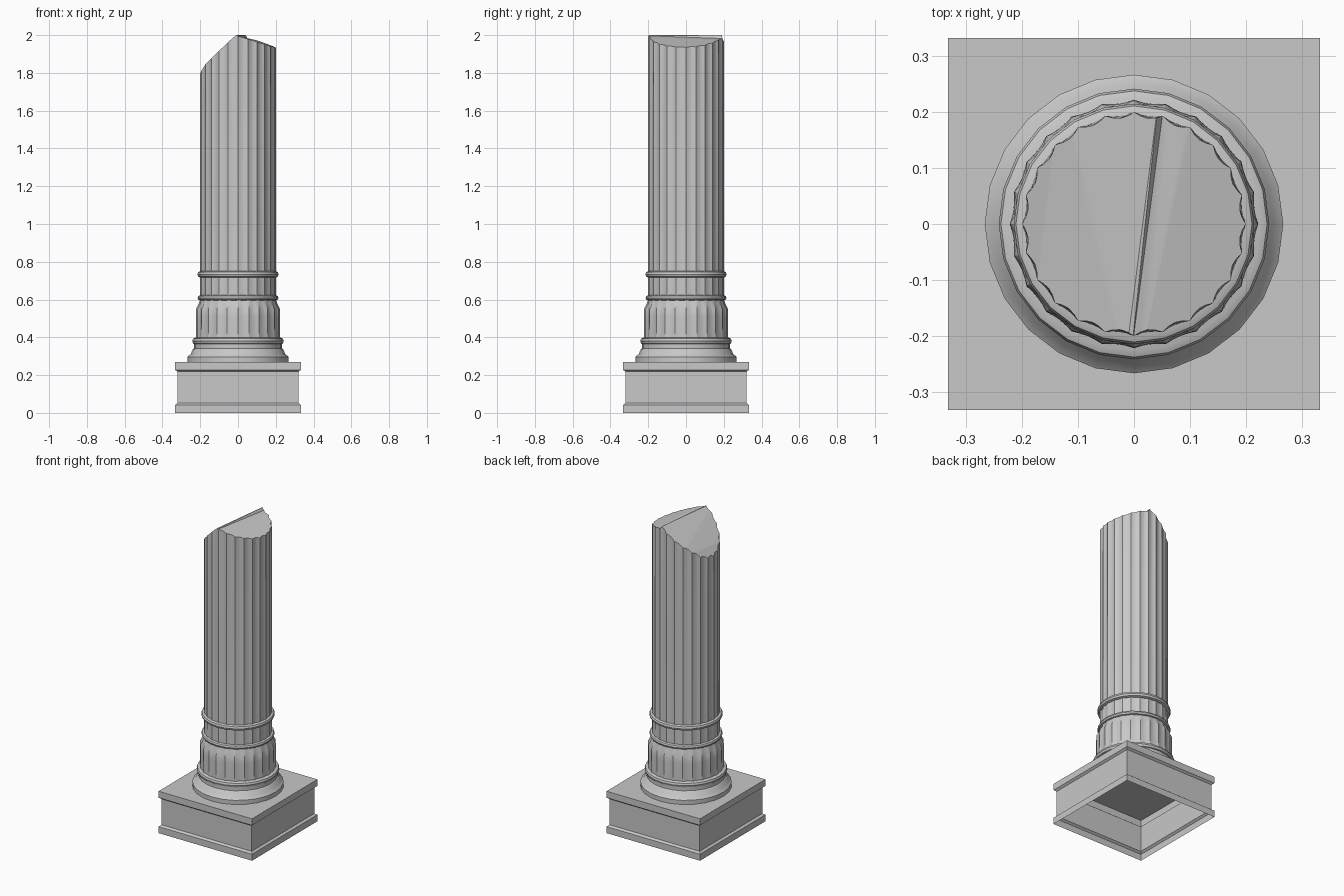
import bpy, bmesh
from math import sin, cos, pi

old = bpy.data.objects.get("Cube")
if old:
    bpy.data.objects.remove(old, do_unlink=True)

stone = bpy.data.materials.new("grey_stone")
stone.use_nodes = True
grey = (0.58, 0.58, 0.58, 1)
stone.diffuse_color = grey
stone.node_tree.nodes["Principled BSDF"].inputs["Base Color"].default_value = grey

SIDES = 24


def add_object(name, bm):
    bmesh.ops.recalc_face_normals(bm, faces=bm.faces)
    mesh = bpy.data.meshes.new(name)
    bm.to_mesh(mesh)
    bm.free()
    mesh.materials.append(stone)
    obj = bpy.data.objects.new(name, mesh)
    bpy.context.collection.objects.link(obj)
    return obj


def smooth(obj):
    bpy.ops.object.select_all(action='DESELECT')
    obj.select_set(True)
    bpy.context.view_layer.objects.active = obj
    bpy.ops.object.shade_smooth_by_angle(angle=pi / 6)


def loft(name, rings, cap_bottom=True, cap_top=True):
    """Skin a stack of closed point rings."""
    bm = bmesh.new()
    loops = [[bm.verts.new(p) for p in ring] for ring in rings]
    n = len(loops[0])
    for a, b in zip(loops, loops[1:]):
        for i in range(n):
            j = (i + 1) % n
            bm.faces.new((a[i], a[j], b[j], b[i]))
    if cap_bottom:
        bm.faces.new(loops[0][::-1])
    if cap_top:
        bm.faces.new(loops[-1])
    return add_object(name, bm)


def fluted_ring(r, z, depth=0, steps=4):
    """Polygon ring whose sides are scooped inward by depth."""
    pitch = 2 * pi / SIDES
    ring = []
    for i in range(SIDES * steps):
        t = (i % steps) / steps
        a = i * pitch / steps
        chord = r * cos(pitch / 2) / cos((t - 0.5) * pitch)
        rad = chord - depth * sin(pi * t)
        ring.append((rad * cos(a), rad * sin(a), z))
    return ring


def turned(name, profile, steps=1):
    obj = loft(name, [fluted_ring(*p, steps=steps) for p in profile])
    smooth(obj)
    return obj


# Hollow square plinth, open underneath
plinth = [(0.333, 0), (0.333, 0.042), (0.32, 0.052),
          (0.32, 0.218), (0.333, 0.228), (0.333, 0.27)]
loft("plinth", [[(-h, -h, z), (h, -h, z), (h, h, z), (-h, h, z)]
                for h, z in plinth], cap_bottom=False)

# Foot moulding
turned("foot_moulding", [(0.267, 0.27), (0.267, 0.297), (0.25, 0.312),
                         (0.24, 0.335), (0.232, 0.342), (0.232, 0.37)])

# Fluted drum with rounded shoulder
turned("lower_drum", [(0.222, 0.39, 0.003), (0.222, 0.51, 0.004), (0.222, 0.55, 0.008),
                      (0.207, 0.58, 0.003), (0.2, 0.605, 0)], steps=4)

# Fluted neck between the bands
turned("neck", [(0.2, 0.605, 0.003), (0.2, 0.735, 0.004)], steps=4)

# Rounded bands
for name, r, z, h in [("drum_band", 0.242, 0.38, 0.018),
                      ("neck_band", 0.214, 0.609, 0.014),
                      ("shaft_band", 0.215, 0.733, 0.017)]:
    turned(name, [(r - 0.016, z - h), (r - 0.004, z - 0.7 * h), (r, z),
                  (r - 0.004, z + 0.7 * h), (r - 0.016, z + h)])

# Fluted shaft, flutes deepen upward
shaft = loft("broken_shaft", [fluted_ring(0.2, 0.735, 0.0035), fluted_ring(0.2, 1.5, 0.006),
                              fluted_ring(0.2, 2.1, 0.008)])

# Cutter that breaks the top: front and back outlines as (x, z)
front = [(-0.3, 1.68), (-0.19, 1.84), (-0.016, 2), (-0.007, 1.998),
         (0.01, 1.992), (0.3, 1.895), (0.3, 2.3), (-0.3, 2.3)]
back = [(-0.3, 1.64), (-0.13, 1.862), (0.047, 2), (0.058, 1.98),
        (0.113, 1.97), (0.3, 1.895), (0.3, 2.3), (-0.3, 2.3)]
cutter = loft("break_cutter", [[(x, y, z) for x, z in pts]
                               for y, pts in ((-0.25, front), (0.25, back))])
cutter.hide_render = True
bm = bmesh.new()
bm.from_mesh(cutter.data)
bmesh.ops.triangulate(bm, faces=bm.faces)
bm.to_mesh(cutter.data)
bm.free()

cut = shaft.modifiers.new("break", 'BOOLEAN')
cut.operation = 'DIFFERENCE'
cut.solver = 'EXACT'
cut.object = cutter
bpy.ops.object.select_all(action='DESELECT')
shaft.select_set(True)
bpy.context.view_layer.objects.active = shaft
bpy.ops.object.modifier_apply(modifier=cut.name)
bpy.data.objects.remove(cutter, do_unlink=True)
smooth(shaft)
